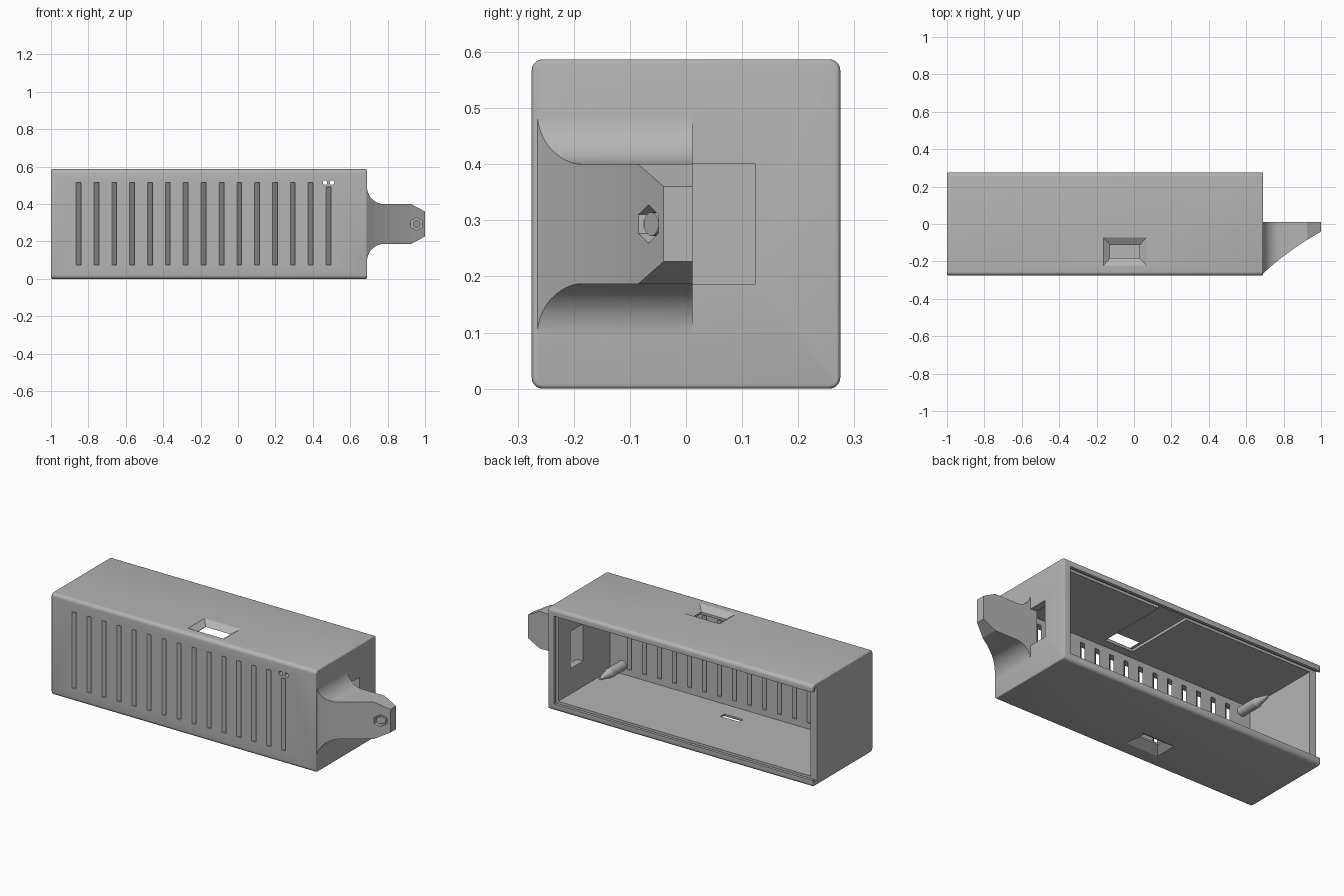
import bpy, bmesh, math
from mathutils import Vector

if "Cube" in bpy.data.objects:
    bpy.data.objects.remove(bpy.data.objects["Cube"])

grey = bpy.data.materials.new("matte_grey")
grey.use_nodes = True
grey.diffuse_color = (0.46, 0.46, 0.46, 1)
grey.node_tree.nodes["Principled BSDF"].inputs["Base Color"].default_value = (0.46, 0.46, 0.46, 1)


def loft(bm, *loops):
    """Closed solid through equal-length loops of points."""
    rings = [[bm.verts.new(p) for p in loop] for loop in loops]
    n = len(rings[0])
    faces = [bm.faces.new(rings[0]), bm.faces.new(rings[-1])]
    for a, b in zip(rings, rings[1:]):
        for i in range(n):
            j = (i + 1) % n
            faces.append(bm.faces.new((a[i], a[j], b[j], b[i])))
    bmesh.ops.recalc_face_normals(bm, faces=faces)


def rect(x0, x1, y0, y1, z):
    return [(x0, y0, z), (x1, y0, z), (x1, y1, z), (x0, y1, z)]


def block(bm, x0, x1, y0, y1, z0, z1):
    loft(bm, rect(x0, x1, y0, y1, z0), rect(x0, x1, y0, y1, z1))


def circle(cx, cz, r, y, n):
    return [(cx + r * math.sin(math.tau * i / n), y, cz + r * math.cos(math.tau * i / n))
            for i in range(n)]


def make(name, bm):
    me = bpy.data.meshes.new(name)
    bm.to_mesh(me)
    bm.free()
    me.materials.append(grey)
    ob = bpy.data.objects.new(name, me)
    bpy.context.collection.objects.link(ob)
    return ob


def boolean(ob, bm, op="DIFFERENCE"):
    """Apply a boolean with the solid in bm, then drop the cutter."""
    cutter = make("cutter", bm)
    cutter.hide_render = True
    mod = ob.modifiers.new("cut", "BOOLEAN")
    mod.operation, mod.solver, mod.object = op, "EXACT", cutter
    deps = bpy.context.evaluated_depsgraph_get()
    me = bpy.data.meshes.new_from_object(ob.evaluated_get(deps))
    ob.modifiers.clear()
    ob.data = me
    bpy.data.objects.remove(cutter)


def cut_block(ob, *size):
    bm = bmesh.new()
    block(bm, *size)
    boolean(ob, bm)


def smooth(ob):
    bpy.ops.object.select_all(action="DESELECT")
    ob.select_set(True)
    bpy.context.view_layer.objects.active = ob
    bpy.ops.object.shade_smooth_by_angle(angle=math.radians(25))


# Case: rounded long edges, softened ends
X0, X1, Y, H, T = -1.0, 0.69, 0.275, 0.587, 0.04
bm = bmesh.new()
block(bm, X0, X1, -Y, Y, 0, H)
long_edges = [e for e in bm.edges if abs(e.verts[0].co.x - e.verts[1].co.x) > 1]
bmesh.ops.bevel(bm, geom=long_edges, offset=0.02, segments=5, profile=0.5, affect="EDGES")
for end in (X0, X1):
    rim = [e for e in bm.edges if all(abs(v.co.x - end) < 1e-5 for v in e.verts)]
    bmesh.ops.bevel(bm, geom=rim, offset=0.008, segments=3, profile=0.5, affect="EDGES")
case = make("case", bm)

# Open back, sliding-lid groove, and the lid entry at one end
cut_block(case, X0 + T, X1 - T, -Y + T, 0.4, T, H - T)
cut_block(case, X0 - 0.1, X1 - 0.025, 0.235, 0.258, 0.025, H - 0.025)
cut_block(case, X0 - 0.1, X0 + 0.1, 0.246, 0.4, T, H - T)

# Window in the end wall behind the arm
cut_block(case, 0.6, 0.8, 0.012, 0.123, 0.187, 0.4)

# Ceiling channel leading to the top socket
cut_block(case, -0.145, 0.035, -0.185, 0.25, 0.5, H - 0.025)

# Funnel-shaped sockets in top and bottom
bm = bmesh.new()
loft(bm, rect(-0.125, 0.027, -0.18, -0.115, 0.5),
     rect(-0.125, 0.027, -0.18, -0.115, 0.56),
     rect(-0.163, 0.068, -0.222, -0.073, H),
     rect(-0.163, 0.068, -0.222, -0.073, H + 0.05))
loft(bm, rect(-0.27, -0.15, -0.135, -0.1, 0.08),
     rect(-0.27, -0.15, -0.135, -0.1, 0.03),
     rect(-0.31, -0.1, -0.185, -0.055, 0),
     rect(-0.31, -0.1, -0.185, -0.055, -0.05))
boolean(case, bm)

# Slanted vents: each one shifts sideways as it passes through the wall
bm = bmesh.new()
COUNT, STEP = 15, 0.0955
for i in range(COUNT):
    x = -0.853 + i * STEP
    top = 0.49 if i == COUNT - 1 else 0.515
    loops = []
    for z in (0.075, top):
        loops.append([(x - 0.053, -0.315, z), (x - 0.027, -0.315, z),
                      (x + 0.073, -0.215, z), (x + 0.047, -0.215, z)])
    loft(bm, *loops)
boolean(case, bm)

# Two small indicator holes
bm = bmesh.new()
for x in (0.465, 0.503):
    loft(bm, circle(x, 0.515, 0.012, -0.4, 16), circle(x, 0.515, 0.012, -0.2, 16))
boolean(case, bm)
smooth(case)

# Mounting arm: flared front outline intersected with a tapering plan
MID, HALF, R = 0.2935, 0.1065, 0.092
upper = [(0.67, HALF + R)]
for i in range(13):
    a = math.radians(90 * i / 12)
    upper.append((X1 + R * (1 - math.cos(a)), HALF + R * (1 - math.sin(a))))
upper += [(0.925, HALF), (1.0, 0.067)]
outline = [(x, MID + z) for x, z in upper] + [(x, MID - z) for x, z in reversed(upper)]
bm = bmesh.new()
loft(bm, [(x, -0.4, z) for x, z in outline], [(x, 0.012, z) for x, z in outline])
arm = make("mounting_arm", bm)
plan = [(0.66, 0.1), (0.66, -0.268), (0.69, -0.265), (0.735, -0.224), (0.78, -0.187),
        (0.85, -0.135), (0.925, -0.085), (1.1, 0.02), (1.1, 0.1)]
bm = bmesh.new()
loft(bm, [(x, y, -0.1) for x, y in plan], [(x, y, 0.8) for x, y in plan])
boolean(arm, bm, "INTERSECT")

# Hexagonal pocket with a round boss inside
bm = bmesh.new()
loft(bm, circle(0.955, MID, 0.034, -0.3, 6), circle(0.955, MID, 0.034, -0.025, 6))
boolean(arm, bm)
smooth(arm)
bm = bmesh.new()
ring = circle(0.955, MID, 0.021, 0, 24)
loft(bm, [(x, -0.02, z) for x, y, z in ring],
     [(x, -0.062 + 0.62 * (x - 0.955), z) for x, y, z in ring])
smooth(make("screw_boss", bm))

# Pointed locating posts on the inside of the front wall
for side, x in (("left", 0.57), ("right", -0.905)):
    for level, z in (("lower", 0.09), ("upper", H - 0.085)):
        bm = bmesh.new()
        loft(bm, *[circle(x, z, r, y, 20) for r, y in
                   ((0.027, -0.245), (0.027, -0.11), (0.022, -0.1), (0.008, -0.03))])
        smooth(make(f"{level}_{side}_post", bm))
